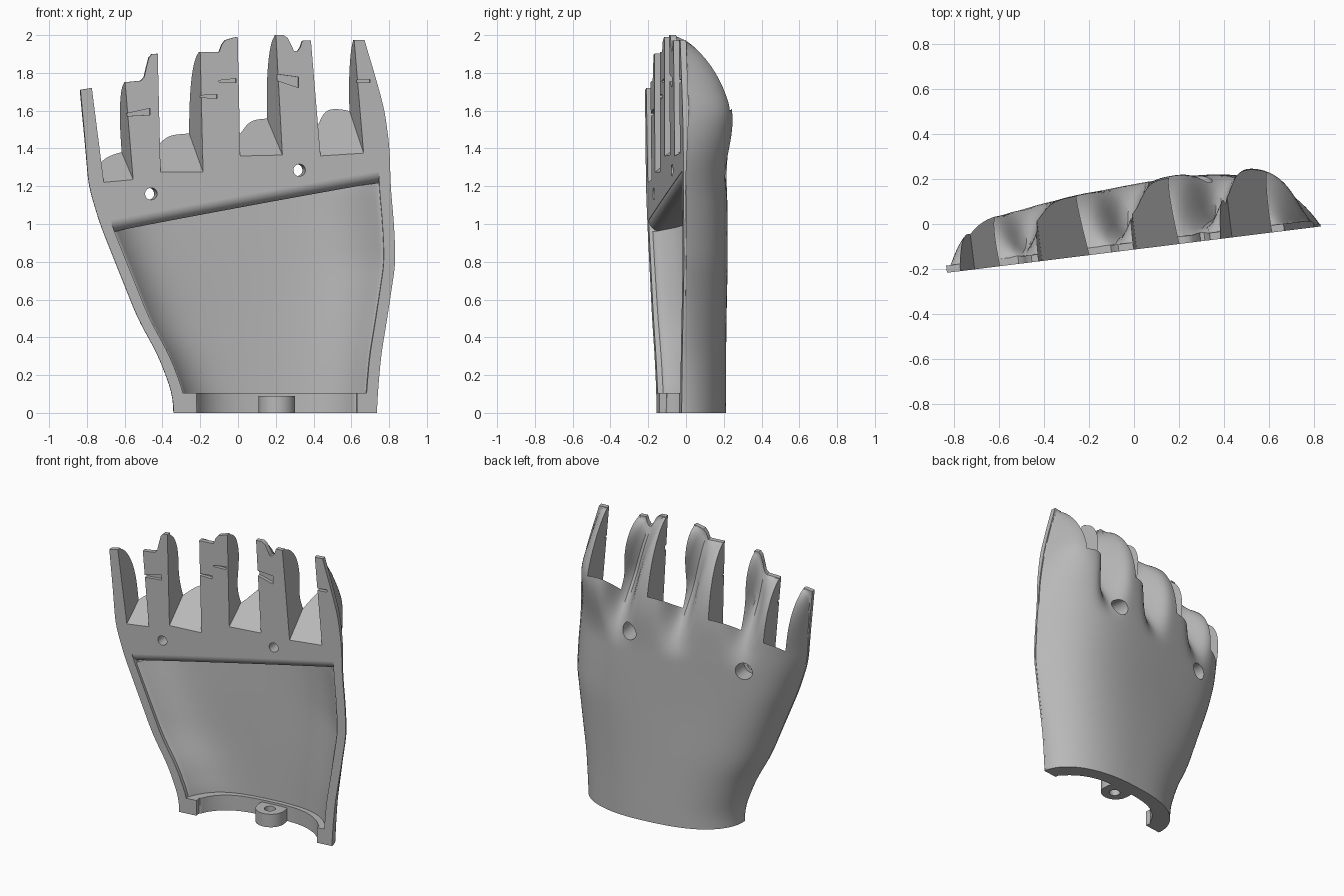
import bpy, bmesh, math

cube = bpy.data.objects.get("Cube")
if cube:
    bpy.data.objects.remove(cube)

TILT = 0.124
NORM = math.sqrt(1 + TILT * TILT)

grey = bpy.data.materials.new("plain_grey")
grey.use_nodes = True
grey.diffuse_color = (0.48, 0.48, 0.48, 1)
grey.node_tree.nodes["Principled BSDF"].inputs["Base Color"].default_value = (0.48, 0.48, 0.48, 1)


def place(x, v, z):
    """x along the tilted palm plane, v perpendicular to it (towards the back)."""
    return (x - v * TILT / NORM, -0.114 + TILT * x + v / NORM, z)


def lerp_table(table, k):
    if k <= table[0][0]:
        return table[0][1]
    for (a, p), (b, q) in zip(table, table[1:]):
        if k <= b:
            return p + (q - p) * (k - a) / (b - a)
    return table[-1][1]


def smooth_table(table, k):
    return sum(lerp_table(table, k + d * 0.03) for d in (-2, -1, 0, 1, 2)) / 5


def ease(k):
    k = min(max(k, 0), 1)
    return k * k * (3 - 2 * k)


# Side outlines (height, x) and fingertip heights (x, height)
RIGHT_EDGE = [(0, -.34), (.1, -.345), (.3, -.42), (.5, -.53), (.8, -.65), (1, -.73),
              (1.2, -.79), (1.45, -.81), (1.72, -.835), (2, -.85)]
LEFT_EDGE = [(0, .735), (.1, .74), (.3, .757), (.5, .79), (.8, .835), (1, .826),
             (1.2, .808), (1.4, .803), (1.6, .777), (1.8, .722), (1.97, .67), (2.1, .64)]
TIPS = [(-.85, 1.71), (-.62, 1.75), (-.52, 1.76), (-.49, 1.85), (-.47, 1.9), (-.2, 1.91),
        (-.1, 1.91), (-.07, 1.97), (0, 1.99), (.2, 2), (.275, 2), (.3, 1.91),
        (.33, 1.92), (.35, 1.97), (.69, 1.975)]
VALLEYS = (-.51, -.08, .31)


def edges(z):
    return smooth_table(RIGHT_EDGE, z), smooth_table(LEFT_EDGE, z)


def tip_height(t):
    return lerp_table(TIPS, -.85 + 1.54 * t)


def back_depth(t, z):
    """Thickness of the hand from the palm plane to the back surface."""
    t = min(max(t, 0), 1)
    w = ease((z - 1.15) / .5)
    wrist = .293 * math.sqrt(max(0, 1 - abs(2 * t - 1) ** (2.7 if t < .5 else 2.3)))
    sides = (1 - math.exp(-t / (.05 - .015 * w))) * (1 - math.exp((t - 1) / (.125 - .085 * w)))
    knuckle = .325 * sides * (.66 + .5 * t - .1 * t ** 4 - .08 * w * t ** 4)
    depth = wrist + (knuckle - wrist) * ease(z / 1.1)
    u = -.85 + 1.54 * t
    for c in VALLEYS:
        depth *= 1 - .72 * w * math.exp(-((u - c) / .075) ** 2)
    q = min(max((z - 1.35) / (smooth_table(TIPS, u) - 1.35), 0), 1)
    return max(depth * math.sqrt(1 - q ** 2.4), .012 + .02 * w)


def finish(name, bm):
    bmesh.ops.recalc_face_normals(bm, faces=bm.faces)
    me = bpy.data.meshes.new(name)
    bm.to_mesh(me)
    bm.free()
    me.materials.append(grey)
    ob = bpy.data.objects.new(name, me)
    bpy.context.collection.objects.link(ob)
    return ob


def relief(name, span, base, top, depth, front, rows, cols):
    """Solid with a flat front and a curved back given by depth(x, z, t)."""
    bm = bmesh.new()
    back, flat = [], []
    for i in range(rows + 1):
        s = 1 - (1 - i / rows) ** 1.4
        b_row, f_row = [], []
        for j in range(cols + 1):
            t = .5 - .5 * math.cos(math.pi * j / cols)
            z = base(t) + (top(t) - base(t)) * s
            a, b = span(z)
            x = a + (b - a) * t
            b_row.append(bm.verts.new(place(x, depth(x, z, t), z)))
            if i in (0, rows) or j in (0, cols):
                f_row.append(bm.verts.new(place(x, front, z)))
        back.append(b_row)
        flat.append(f_row)
    for r, r2 in zip(back, back[1:]):
        for j in range(cols):
            bm.faces.new((r[j], r[j + 1], r2[j + 1], r2[j]))
    for i in range(rows):
        for e in (0, -1):
            bm.faces.new((back[i][e], back[i + 1][e], flat[i + 1][e], flat[i][e]))
    for e in (0, -1):
        for j in range(cols):
            bm.faces.new((back[e][j], back[e][j + 1], flat[e][j + 1], flat[e][j]))
    bm.faces.new(flat[0] + [r[-1] for r in flat[1:-1]] + flat[-1][::-1]
                 + [r[0] for r in flat[-2:0:-1]])
    return finish(name, bm)


def prism(name, points, v0, v1, rise=0, lean=0):
    """Outline pushed through to the back, climbing by rise; its +x side moves by lean."""
    bm = bmesh.new()
    mid = sum(x for x, z in points) / len(points)
    a, b = [[bm.verts.new(place(x + (lean * v if x > mid else 0), v, z + rise * v)) for x, z in points]
            for v in (v0, v1)]
    bm.faces.new(a)
    bm.faces.new(b)
    for i in range(len(a)):
        bm.faces.new((a[i - 1], a[i], b[i], b[i - 1]))
    return finish(name, bm)


def post(name, x, v, radius, z0, z1, stretch=0):
    """Upright round post; its back half may be stretched towards the wall."""
    bm = bmesh.new()
    ring = [(math.cos(k * math.pi / 16) * radius, math.sin(k * math.pi / 16) * radius) for k in range(32)]
    a, b = [[bm.verts.new(place(x + c, v + s + (stretch if s > -1e-6 else 0), z)) for c, s in ring]
            for z in (z0, z1)]
    bm.faces.new(a)
    bm.faces.new(b)
    for i in range(32):
        bm.faces.new((a[i - 1], a[i], b[i], b[i - 1]))
    return finish(name, bm)


def combine(target, tool, operation="DIFFERENCE"):
    tool.hide_render = True
    mod = target.modifiers.new("cut", "BOOLEAN")
    mod.operation, mod.solver, mod.object = operation, "EXACT", tool
    bpy.context.view_layer.objects.active = target
    bpy.ops.object.modifier_apply(modifier=mod.name)
    bpy.data.objects.remove(tool)


# Hand body
hand = relief("hand_shell", edges, lambda t: 0, tip_height, lambda x, z, t: back_depth(t, z), 0, 64, 110)


# Palm cavity with a rounded lip along its upper edge, and a narrower wrist opening
LIP = .06


def cavity_span(z):
    a, b = edges(z)
    return a + .06, b - .06


def lip_top(t):
    return 1.145 + .181 * (-.69 + 1.435 * t)


def ceiling(t):
    return lip_top(t) - LIP


def inner_depth(x, z, t, wall, power):
    a, b = edges(z)
    return max(back_depth((x - a) / (b - a), z) - wall, .02) * max(1 - abs(2 * t - 1) ** power, .1) ** .5


def lip_depth(x, z, t):
    return LIP + .002 - math.sqrt(max(LIP ** 2 - (lip_top(t) - z) ** 2, 0))


combine(hand, relief("palm_cavity", cavity_span, lambda t: .105, ceiling,
                     lambda x, z, t: inner_depth(x, z, t, .06, 7), -.05, 50, 48))
combine(hand, relief("palm_lip", cavity_span, lambda t: ceiling(t) - .001, lip_top,
                     lip_depth, -.06, 8, 16))
combine(hand, relief("wrist_opening", lambda z: (-.22, .63), lambda t: -.05, lambda t: .13,
                     lambda x, z, t: inner_depth(x, max(z, 0), t, .09, 5), -.07, 4, 40))

# Finger slots: floor corners, side positions at the open top, floor slope
for x0, z0, x1, z1, top0, top1, rise in ((-.71, 1.22, -.555, 1.235, -.835, -.635, .65),
                                         (-.41, 1.275, -.185, 1.275, -.432, -.207, .76),
                                         (.012, 1.36, .235, 1.365, -.006, .19, .65),
                                         (.437, 1.36, .665, 1.375, .367, .596, .82)):
    combine(hand, prism("finger_slot", [(x0, z0), (x1, z1), (top1, 2.2), (top0, 2.2)], -.05, .5, rise, -.15))

# Countersunk screw holes
for x, z in ((-.46, 1.16), (.325, 1.285)):
    for r, v in ((.032, -.05), (.056, .13)):
        ring = [(x + r * math.cos(k * math.pi / 12), z + r * math.sin(k * math.pi / 12)) for k in range(24)]
        combine(hand, prism("screw_hole", ring, v, .5))

# Small wedge slits in the prongs
for x0, z0, x1, z1, h0, h1 in ((-.62, 1.57, -.465, 1.595, .008, .035), (-.21, 1.672, -.11, 1.675, .008, .022),
                               (-.1, 1.752, -.01, 1.76, .008, .02), (.19, 1.765, .32, 1.75, .03, .055),
                               (.6, 1.75, .7, 1.758, .01, .016)):
    combine(hand, prism("prong_slit", [(x0, z0), (x1, z1 - h1 / 2), (x1, z1 + h1 / 2), (x0, z0 + h0)], -.02, .025))

# Strap boss at the wrist
combine(hand, post("strap_boss", .225, .15, .095, 0, .09, .02), "UNION")
combine(hand, post("boss_hole", .225, .14, .035, -.05, .2))

# Soft shading with crisp cut edges
bpy.ops.object.select_all(action="DESELECT")
hand.select_set(True)
bpy.context.view_layer.objects.active = hand
bpy.ops.object.shade_smooth_by_angle(angle=math.radians(35))
